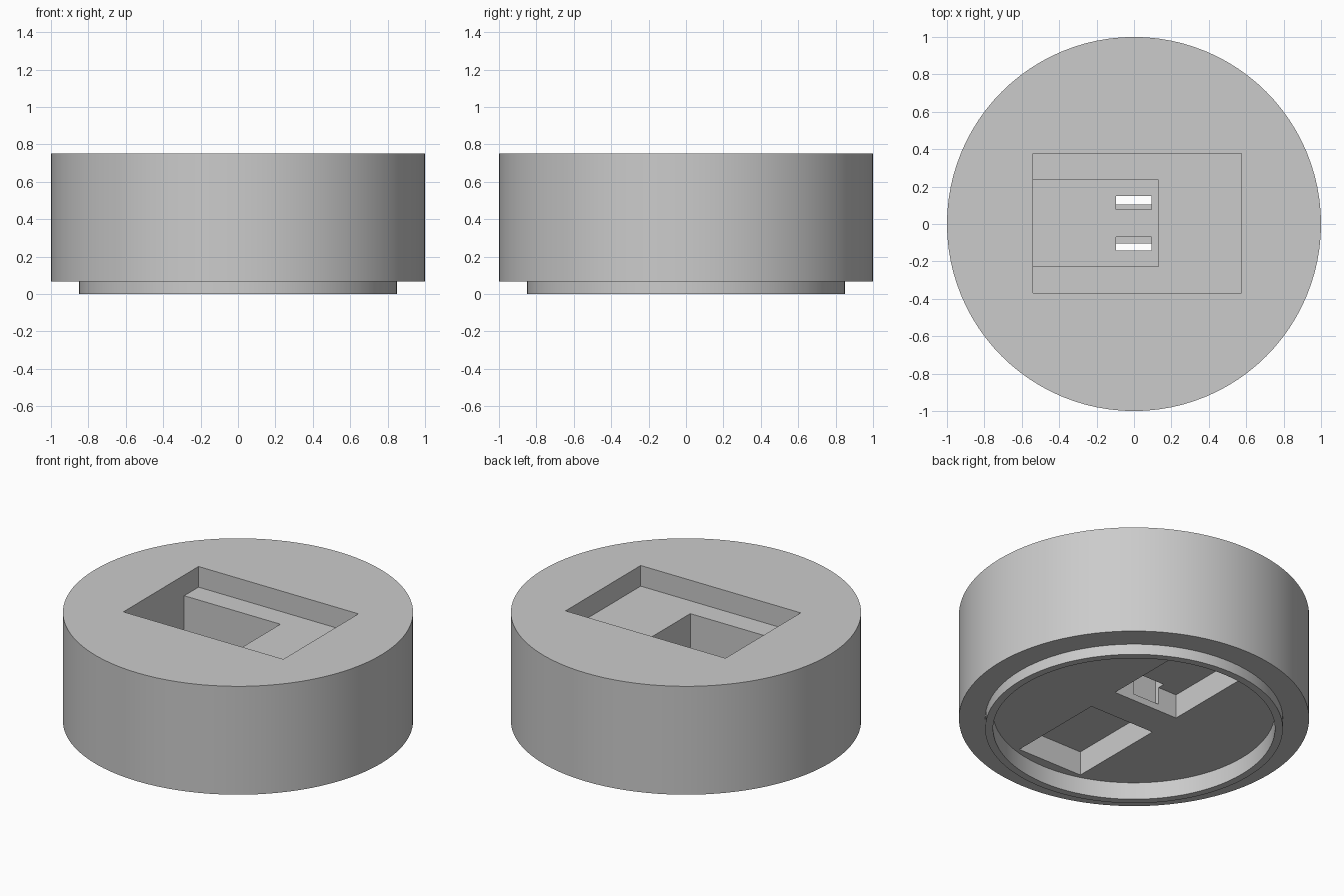
import bpy, bmesh, math

if "Cube" in bpy.data.objects:
    bpy.data.objects.remove(bpy.data.objects["Cube"])

SIDES = 96

grey = bpy.data.materials.new("plain grey")
grey.diffuse_color = (0.6, 0.6, 0.6, 1)
grey.use_nodes = True
grey.node_tree.nodes["Principled BSDF"].inputs["Base Color"].default_value = grey.diffuse_color


def turned(name, profile):
    """Solid of revolution from (radius, z) points, closed by a flat cap at each end."""
    bm = bmesh.new()
    rings = [[bm.verts.new((r * math.cos(2 * math.pi * i / SIDES),
                            r * math.sin(2 * math.pi * i / SIDES), z))
              for i in range(SIDES)] for r, z in profile]
    for a, b in zip(rings, rings[1:]):
        for i in range(SIDES):
            j = (i + 1) % SIDES
            bm.faces.new((a[i], b[i], b[j], a[j]))
    bm.faces.new(rings[0])
    bm.faces.new(rings[-1])
    bmesh.ops.recalc_face_normals(bm, faces=bm.faces)
    return finish(name, bm)


def finish(name, bm):
    mesh = bpy.data.meshes.new(name)
    bm.to_mesh(mesh)
    bm.free()
    mesh.materials.append(grey)
    ob = bpy.data.objects.new(name, mesh)
    bpy.context.collection.objects.link(ob)
    return ob


def cut_box(target, name, x, y, z):
    """Cut a box given by its x, y and z ranges out of the target."""
    bm = bmesh.new()
    bmesh.ops.create_cube(bm, size=1)
    for v in bm.verts:
        v.co = [lo + (c + 0.5) * (hi - lo) for c, (lo, hi) in zip(v.co, (x, y, z))]
    cutter = finish(name, bm)
    cutter.hide_render = True
    mod = target.modifiers.new(name, 'BOOLEAN')
    mod.operation = 'DIFFERENCE'
    mod.solver = 'EXACT'
    mod.object = cutter
    bpy.context.view_layer.objects.active = target
    bpy.ops.object.modifier_apply(modifier=mod.name)
    bpy.data.objects.remove(cutter)


# round body with a narrower locating lip and a shallow recess underneath
body = turned("round_body", [(1, 0.75), (1, 0.067), (0.85, 0.067), (0.85, 0),
                             (0.805, 0), (0.805, 0.108)])

# stepped pocket in the top
cut_box(body, "upper_pocket", (-0.54, 0.575), (-0.37, 0.378), (0.62, 0.9))
cut_box(body, "deep_pocket", (-0.54, 0.13), (-0.228, 0.236), (0.34, 0.8))

# two pockets underneath, and two slots that join them to the deep pocket
for side in (-1, 1):
    def span(a, b, shift):
        return tuple(sorted((side * a + shift, side * b + shift)))
    cut_box(body, "under_pocket", (-0.225, 0.229), span(0.105, 0.745, 0), (-0.1, 0.26))
    cut_box(body, "slot", (-0.095, 0.093), span(0.074, 0.147, 0.004), (0.15, 0.5))

# smooth round walls, sharp edges
bpy.ops.object.select_all(action='DESELECT')
body.select_set(True)
bpy.context.view_layer.objects.active = body
bpy.ops.object.shade_smooth_by_angle(angle=math.radians(30))
